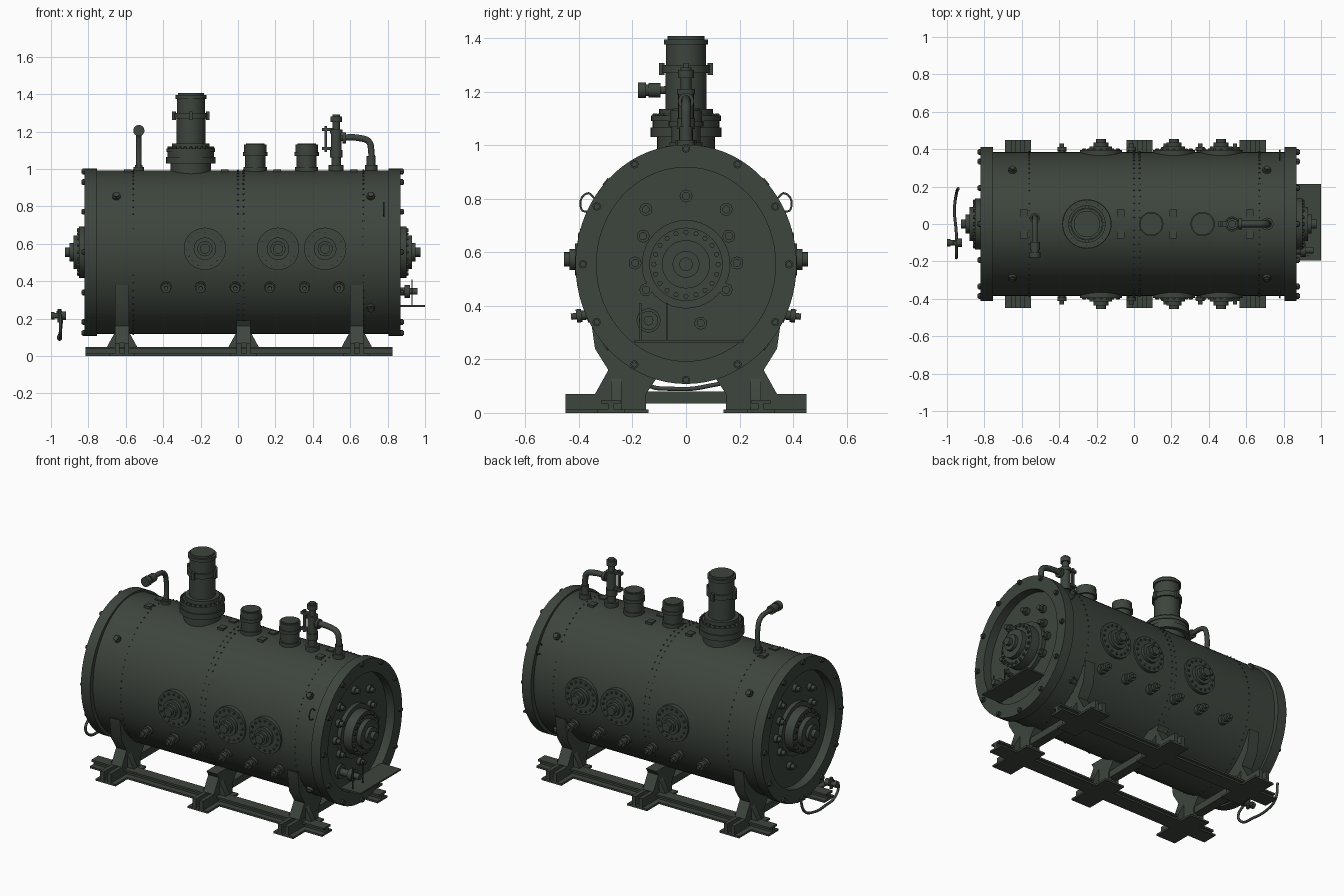
import bpy, bmesh
from math import sin, cos, pi, sqrt, radians
from mathutils import Vector, Matrix

if "Cube" in bpy.data.objects:
    bpy.data.objects.remove(bpy.data.objects["Cube"])

paint = bpy.data.materials.new("dark_green_grey")
paint.use_nodes = True
paint.diffuse_color = (.047, .058, .047, 1)
paint.node_tree.nodes["Principled BSDF"].inputs["Base Color"].default_value = paint.diffuse_color

# Barrel axis, radii and length; the rims stand slightly proud of it
middle, axis_height, half_length = .025, .555, .785
barrel_y, barrel_z = .384, .437
rim_y, rim_z, rim_depth = .413, .447, .055
X, Y, Z = Vector((1, 0, 0)), Vector((0, 1, 0)), Vector((0, 0, 1))
sides = (1, -1)
finished = []


def finish(name, bm):
    bmesh.ops.recalc_face_normals(bm, faces=bm.faces)
    mesh = bpy.data.meshes.new(name)
    bm.to_mesh(mesh)
    bm.free()
    mesh.materials.append(paint)
    obj = bpy.data.objects.new(name, mesh)
    bpy.context.collection.objects.link(obj)
    finished.append(obj)


def skin(bm, rings):
    """Join successive closed loops of points and cap both ends."""
    loops = [[bm.verts.new(point) for point in ring] for ring in rings]
    for low, high in zip(loops, loops[1:]):
        for i in range(len(low)):
            bm.faces.new((low[i - 1], low[i], high[i], high[i - 1]))
    bm.faces.new(loops[0])
    bm.faces.new(loops[-1])


def circle(centre, axis, radius, count):
    turn = Vector(axis).to_track_quat('Z', 'Y')
    angles = [2 * pi * i / count for i in range(count)]
    return [Vector(centre) + turn @ Vector((radius * cos(a), radius * sin(a), 0)) for a in angles]


def turned(bm, base, axis, steps, segments=24):
    """Stack discs, each given as (radius, thickness), along an axis."""
    axis, rings = Vector(axis).normalized(), []
    at = Vector(base)
    for radius, thickness in steps:
        rings.append(circle(at, axis, radius, segments))
        at = at + axis * thickness
        rings.append(circle(at, axis, radius, segments))
    skin(bm, rings)


def bolt(bm, base, axis, size, segments=8):
    turned(bm, base, axis, [(size, size * .7), (size * .7, size * .4)], segments)


def bolt_ring(bm, centre, axis, radius, count, size):
    for point in circle(centre, axis, radius, count):
        bolt(bm, point, axis, size, 6)


def oval(x, wide, tall, count):
    """Upright ellipse around the barrel axis."""
    angles = [2 * pi * i / count for i in range(count)]
    return [Vector((x, wide * cos(a), axis_height + tall * sin(a))) for a in angles]


def outward(point):
    return Vector((0, point.y / barrel_y ** 2, (point.z - axis_height) / barrel_z ** 2)).normalized()


def box(bm, centre, size):
    place = Matrix.Translation(centre) @ Matrix.Diagonal((*size, 1))
    bmesh.ops.create_cube(bm, size=1, matrix=place)


def plate(bm, outline, thickness):
    """Extrude an outline both ways along a thickness vector."""
    skin(bm, [[Vector(p) + thickness * s / 2 for p in outline] for s in sides])


def tube(name, points, radius):
    curve = bpy.data.curves.new(name, 'CURVE')
    curve.dimensions = '3D'
    curve.bevel_depth, curve.bevel_resolution = radius, 3
    curve.resolution_u, curve.use_fill_caps = 6, True
    spline = curve.splines.new('BEZIER')
    spline.bezier_points.add(len(points) - 1)
    for knot, point in zip(spline.bezier_points, points):
        knot.co = point
        knot.handle_left_type = knot.handle_right_type = 'AUTO'
    curve.materials.append(paint)
    bpy.context.collection.objects.link(bpy.data.objects.new(name, curve))


# Barrel
bm = bmesh.new()
skin(bm, [oval(middle + side * half_length, barrel_y, barrel_z, 72) for side in sides])
finish("boiler_barrel", bm)

# Rivet rows on the barrel seams
bm = bmesh.new()
for x in (-.56, 0, .03, .67):
    for point in oval(x, barrel_y, barrel_z, 64):
        bolt(bm, point, outward(point), .005, 6)
finish("seam_rivets", bm)

# Recessed heads with raised rims, bolted covers and studs
for side, label in zip(sides, ("left", "right")):
    outer = X * side
    head_x = middle + side * (half_length + .005)
    rim_x = head_x + side * rim_depth
    bm = bmesh.new()
    skin(bm, [oval(head_x, rim_y * .81, rim_z * .81, 72), oval(rim_x, rim_y * .81, rim_z * .81, 72),
              oval(rim_x, rim_y, rim_z, 72), oval(head_x - outer.x * .01, rim_y, rim_z, 72)])
    for point in oval(rim_x, rim_y - .028, rim_z - .015, 12):
        bolt(bm, point, outer, .016)
    finish(label + "_head_and_rim", bm)

    bm = bmesh.new()
    centre = Vector((head_x, 0, axis_height))
    turned(bm, centre, outer, [(.165, .025), (.137, .06), (.09, .03), (.05, .02), (.025, .025)], 40)
    bolt_ring(bm, centre + outer * .085, outer, .12, 20, .01)
    finish(label + "_end_cover", bm)

    bm = bmesh.new()
    pairs = [(.15, .76), (.16, .66), (.19, .56), (.15, .46)]
    studs = [(s * y, z) for y, z in pairs for s in sides] + [(0, .81), (.055, .335)]
    for y, z in studs:
        turned(bm, (head_x, y, z), outer, [(.024, .022), (.015, .022)], 12)
    finish(label + "_head_studs", bm)

# Hatches, wash-out plugs and corner plugs on both flanks
hatches, plugs, corners = bmesh.new(), bmesh.new(), bmesh.new()
for side in sides:
    outer = Y * side
    for x in (-.177, .214, .466):
        centre = Vector((x, side * .36, .573))
        turned(hatches, centre, outer, [(.113, .035), (.06, .02), (.04, .02), (.027, .02)], 36)
        bolt_ring(hatches, centre + outer * .035, outer, .093, 16, .008)
    for i in range(6):
        turned(plugs, (-.385 + i * .185, side * .34, .37), (0, side, -.12),
               [(.03, .03), (.018, .02), (.025, .02), (.012, .02)], 12)
    for x, z in ((-.65, .85), (.71, .85), (.71, .26)):
        reach = sqrt(1 - ((z - axis_height) / barrel_z) ** 2)
        point = Vector((x, side * barrel_y * reach, z))
        bolt(corners, point, outward(point), .022, 14)
finish("side_hatches", hatches)
finish("washout_plugs", plugs)
finish("corner_plugs", corners)

# Main steam dome with bolted flange and four lugs
bm = bmesh.new()
dome = Vector((-.252, 0, .94))
turned(bm, dome, Z, [(.108, .09), (.132, .035), (.125, .025), (.13, .02), (.1, .025), (.077, .135), (.088, .03),
                     (.075, .075), (.083, .02), (.07, .012)], 40)
bolt_ring(bm, dome + Z * .17, Z, .118, 24, .008)
for lug in circle(dome + Z * .345, Z, .09, 4):
    box(bm, lug, (.02, .02, .045))
finish("steam_dome", bm)

# Two small domes
bm = bmesh.new()
for x in (.092, .367):
    turned(bm, (x, 0, .96), Z, [(.062, .05), (.054, .06), (.065, .02), (.06, .04), (.05, .006)], 28)
finish("small_domes", bm)

# Safety valve with lever and outlet pipe
bm = bmesh.new()
valve_x, outlet_x, pipe_z = .525, .712, 1.165
turned(bm, (valve_x, 0, .97), Z, [(.04, .05), (.026, .04), (.034, .04), (.029, .09), (.034, .02), (.02, .04),
                                  (.03, .03), (.02, .01)], 20)
box(bm, (.47, 0, 1.16), (.014, .016, .14))
for z in (1.11, 1.21):
    box(bm, (.485, 0, z), (.07, .028, .016))
turned(bm, (.56, 0, pipe_z), X, [(.03, .018)], 16)
turned(bm, (outlet_x, 0, .97), Z, [(.034, .05), (.024, .05)], 16)
finish("safety_valve", bm)
tube("outlet_pipe", [(valve_x, 0, pipe_z), (.65, 0, pipe_z), (.7, 0, pipe_z - .02), (outlet_x, 0, 1.1),
                     (outlet_x, 0, 1)], .018)

# Bent whistle pipe
whistle_x, whistle_z = -.53, 1.205
tube("whistle_pipe", [(whistle_x, .03, .97), (whistle_x, .03, 1.15), (whistle_x, .01, 1.19),
                      (whistle_x, -.03, whistle_z), (whistle_x, -.1, whistle_z)], .015)
bm = bmesh.new()
turned(bm, (whistle_x, -.095, whistle_z), -Y, [(.027, .045), (.022, .01), (.03, .03)], 18)
turned(bm, (whistle_x, .03, .97), Z, [(.028, .04), (.02, .01)], 14)
finish("whistle_nozzle", bm)

# Small clips along the crown
bm = bmesh.new()
for x in (-.59, -.07, .21, .62):
    for side in sides:
        box(bm, (x, side * .055, .98), (.04, .045, .035))
finish("crown_clips", bm)

# Saddles with twin-web feet, gussets and cross bars; the middle one is cut low
column = [(.36, .38), (.34, .24), (.29, .16), (.34, .07), (.15, .07), (.11, .13), (.12, .18), (.3, .36)]
gusset = [(.08, 0), (.08, .05), (.036, .13)]
for name, x, top in (("left_saddle", .635, .4), ("middle_saddle", .03, .19), ("right_saddle", -.62, .4)):
    bm = bmesh.new()
    for side in sides:
        plate(bm, [(x, side * y, z) for y, z in column], X * .074)
    cut = bmesh.ops.bisect_plane(bm, geom=bm.verts[:] + bm.edges[:] + bm.faces[:], plane_co=Z * top,
                                 plane_no=Z, clear_outer=True)
    rim = [part for part in cut["geom_cut"] if isinstance(part, bmesh.types.BMEdge)]
    if rim:
        bmesh.ops.holes_fill(bm, edges=rim)
    for side in sides:
        for web in sides:
            box(bm, (x + web * .025, side * .3, .035), (.025, .3, .07))
        profile = gusset + [(-px, pz) for px, pz in reversed(gusset)]
        plate(bm, [(x + px, side * .26, pz) for px, pz in profile], Y * .04)
        box(bm, (x, side * .295, .006), (.14, .31, .012))
    box(bm, (x, 0, .058), (.06, .32, .045))
    finish(name, bm)

# Base rails of I section
bm = bmesh.new()
for side in sides:
    for width, thick, z in ((.1, .012, .006), (.024, .03, .025), (.07, .012, .042)):
        box(bm, (.005, side * .28, z), (1.64, width, thick))
finish("base_rails", bm)

# Step plate with hangers and blow-off valve
bm = bmesh.new()
box(bm, (.93, .01, .268), (.14, .41, .01))
for y in (-.17, -.07):
    box(bm, (.93, y, .34), (.007, .006, .14))
finish("step_plate", bm)
bm = bmesh.new()
turned(bm, (.81, -.14, .345), X, [(.045, .02), (.022, .06), (.036, .03), (.018, .04)], 18)
finish("blowoff_valve", bm)

# Hanging drain hose and its cock
tube("drain_hose", [(-.94, .19, .22), (-.95, .16, .13), (-.96, .08, .1), (-.95, -.05, .09),
                    (-.95, -.15, .11), (-.95, -.18, .17), (-.95, -.12, .22)], .008)
bm = bmesh.new()
turned(bm, (-.92, -.1, .215), -X, [(.022, .03), (.014, .03), (.02, .02)], 14)
turned(bm, (-.955, -.1, .18), Z, [(.01, .03), (.015, .03), (.01, .01)], 10)
finish("drain_cock", bm)

# Grab wires near one rim
for side, label in zip(sides, ("back", "front")):
    tube(label + "_grab_wire", [(.78, side * y, z) for y, z in ((.34, .8), (.37, .82), (.39, .76), (.36, .75))], .004)

bpy.ops.object.select_all(action='DESELECT')
for obj in finished:
    obj.select_set(True)
bpy.context.view_layer.objects.active = finished[0]
bpy.ops.object.shade_smooth_by_angle(angle=radians(35))
